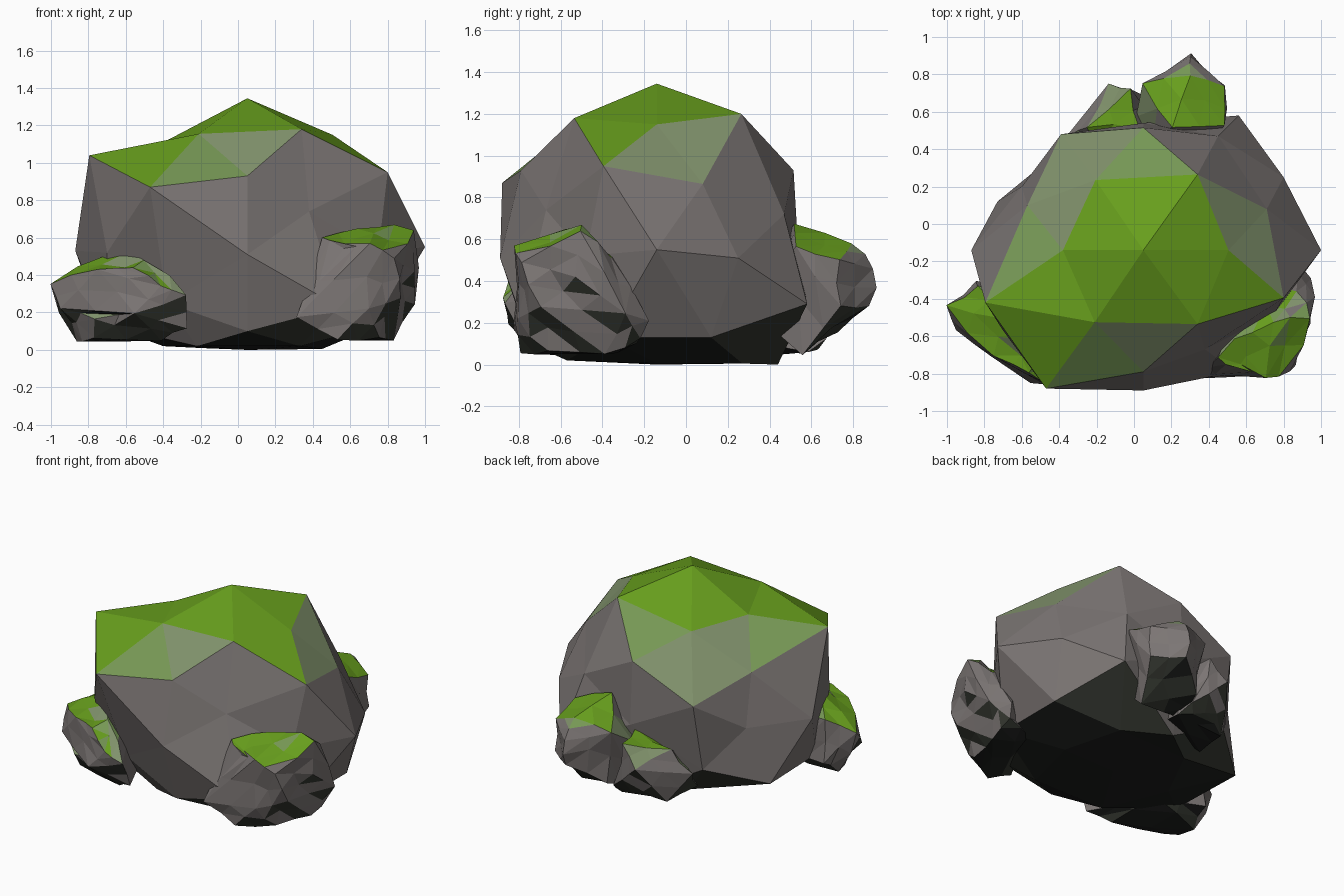
import bpy, bmesh, random
from mathutils import Vector

random.seed(4)


def material(name, rgb):
    m = bpy.data.materials.new(name)
    m.diffuse_color = (*rgb, 1)
    return m


MATS = [material("rock_grey", (0.20, 0.18, 0.175)),
        material("moss_green", (0.135, 0.34, 0.012)),
        material("mossy_stone", (0.22, 0.29, 0.15)),
        material("damp_underside", (0.035, 0.039, 0.030)),
        material("thin_moss", (0.18, 0.31, 0.09)),
        material("black_base", (0.012, 0.013, 0.012))]


def finish(bm, name, under):
    """Colour by face direction: moss on top, bare rock on sides, dark below."""
    bmesh.ops.recalc_face_normals(bm, faces=bm.faces)
    bm.normal_update()
    for f in bm.faces:
        nz = f.normal.z
        f.smooth = False
        f.material_index = (1 if nz > 0.8 else 4 if nz > 0.745 else 2 if nz > 0.56
                            else 5 if nz < -0.85 else 3 if nz < under else 0)
    me = bpy.data.meshes.new(name)
    bm.to_mesh(me)
    bm.free()
    for m in MATS:
        me.materials.append(m)
    ob = bpy.data.objects.new(name, me)
    bpy.context.collection.objects.link(ob)


def hull(bm, points):
    verts = [bm.verts.new(p) for p in points]
    bmesh.ops.convex_hull(bm, input=verts)
    return verts


def signs(x, y, z):
    return [(x * i, y * j, z) for j in ((1, -1) if y else (1,))
            for i in ((1, -1) if x else (1,))]


# Boulder: directions of a once-subdivided icosahedron, pulled to a lumpy shape
TIERS = [(0, 0, 1), (.526, 0, .851), (.309, .5, .809), (0, .851, .526),
         (.809, .309, .5), (.5, .809, .309)]
MIDDLE = [(1, 0, 0), (0, 1, 0), (.851, .526, 0)]
dirs = [d for t in TIERS for d in signs(*t)]
dirs += [d for t in MIDDLE for d in signs(*t)]
dirs += [d for t in TIERS for d in signs(t[0], t[1], -t[2])]
shape = [
    (.05, -.14, 1.345),
    (.505, -.14, 1.15), (-.38, -.14, 1.12),
    (.34, .265, 1.2), (-.206, .235, 1.10), (.34, -.535, 1.18), (-.21, -.525, 1.155),
    (.05, .515, .93), (.05, -.79, .93),
    (.71, .08, .865), (-.57, .10, .86), (.80, -.395, .95), (-.795, -.42, 1.04),
    (.45, .47, .72), (-.39, .48, .72), (.38, -.67, .74), (-.47, -.88, .87),
    (1.0, -.14, .55), (-.87, -.14, .53),
    (.05, .54, .5), (.05, -.89, .51),
    (.80, .25, .51), (-.6, .2, .52), (.75, -.48, .52), (-.70, -.57, .52),
    (.05, -.14, 0),
    (.45, -.14, .005), (-.4, -.14, .02),
    (.34, .27, .005), (-.2, .25, .01), (.33, -.57, .02), (-.22, -.57, .02),
    (.05, .44, 0), (.05, -.75, .1),
    (.75, .12, .13), (-.73, .12, .14), (.75, -.38, .13), (-.7, -.42, .13),
    (.56, .58, .29), (-.4, .39, .25), (.54, -.79, .23), (-.38, -.68, .25)]
bm = bmesh.new()
verts = hull(bm, [Vector(d).normalized() for d in dirs])
for v, p in zip(verts, shape):
    v.co = p
finish(bm, "boulder", -0.6)


# Small craggy stones: hull of a few corners, split once and roughened
def stone(name, points, rough=0.022):
    bm = bmesh.new()
    hull(bm, points)
    bmesh.ops.delete(bm, geom=[v for v in bm.verts if not v.link_faces], context='VERTS')
    corners = set(bm.verts)
    long_edges = [e for e in bm.edges if e.calc_length() > 0.14]
    bmesh.ops.subdivide_edges(bm, edges=long_edges, cuts=1, use_grid_fill=True)
    bmesh.ops.triangulate(bm, faces=bm.faces)
    bm.normal_update()
    for v in bm.verts:
        if v not in corners:
            v.co += v.normal * random.uniform(-0.8 * rough, rough)
            v.co.x += random.uniform(-rough, rough) * 0.6
            v.co.y += random.uniform(-rough, rough) * 0.6
            v.co.z = max(v.co.z, 0.045)
    finish(bm, name, -0.45)


stone("front_left_stone", [
    (-1.0, -.43, .355), (-.95, -.57, .22), (-.86, -.45, .06), (-.69, -.5, .52),
    (-.49, -.7, .49), (-.75, -.70, .42), (-.55, -.78, .43), (-.42, -.87, .34),
    (-.28, -.86, .29), (-.28, -.78, .12), (-.4, -.72, .05), (-.55, -.83, .2),
    (-.76, -.69, .17), (-.83, -.34, .43), (-.84, -.3, .15), (-.78, -.62, .06),
    (-.5, -.35, .1), (-.5, -.4, .4)])

stone("front_right_stone", [
    (.45, -.70, .60), (.56, -.78, .55), (.70, -.80, .56), (.83, -.79, .49),
    (.52, -.62, .64), (.745, -.52, .67), (.935, -.5, .63), (.93, -.52, .42),
    (.87, -.36, .52), (.945, -.3, .245), (.86, -.2, .21), (.84, -.22, .12),
    (.825, -.38, .05), (.335, -.81, .18), (.45, -.80, .27), (.53, -.77, .07),
    (.7, -.81, .22), (.86, -.68, .28), (.75, -.66, .06), (.6, -.3, .1),
    (.65, -.35, .5)])

stone("back_stone", [
    (.2, .52, .66), (.3, .79, .59), (.3, .89, .46), (.49, .73, .50),
    (.48, .52, .57), (.48, .74, .28), (.3, .87, .28), (.05, .74, .52),
    (.1, .72, .16), (.4, .57, .06), (.3, .3, .3), (0, .4, .3), (.05, .5, .08)])

stone("back_low_stone", [
    (-.13, .76, .32), (-.25, .52, .40), (-.03, .71, .45), (0, .74, .2),
    (.03, .52, .48), (-.36, .46, .24), (-.25, .56, .06), (-.05, .66, .1),
    (.15, .58, .05), (-.3, .3, .08), (-.2, .3, .3), (.1, .35, .1)])
